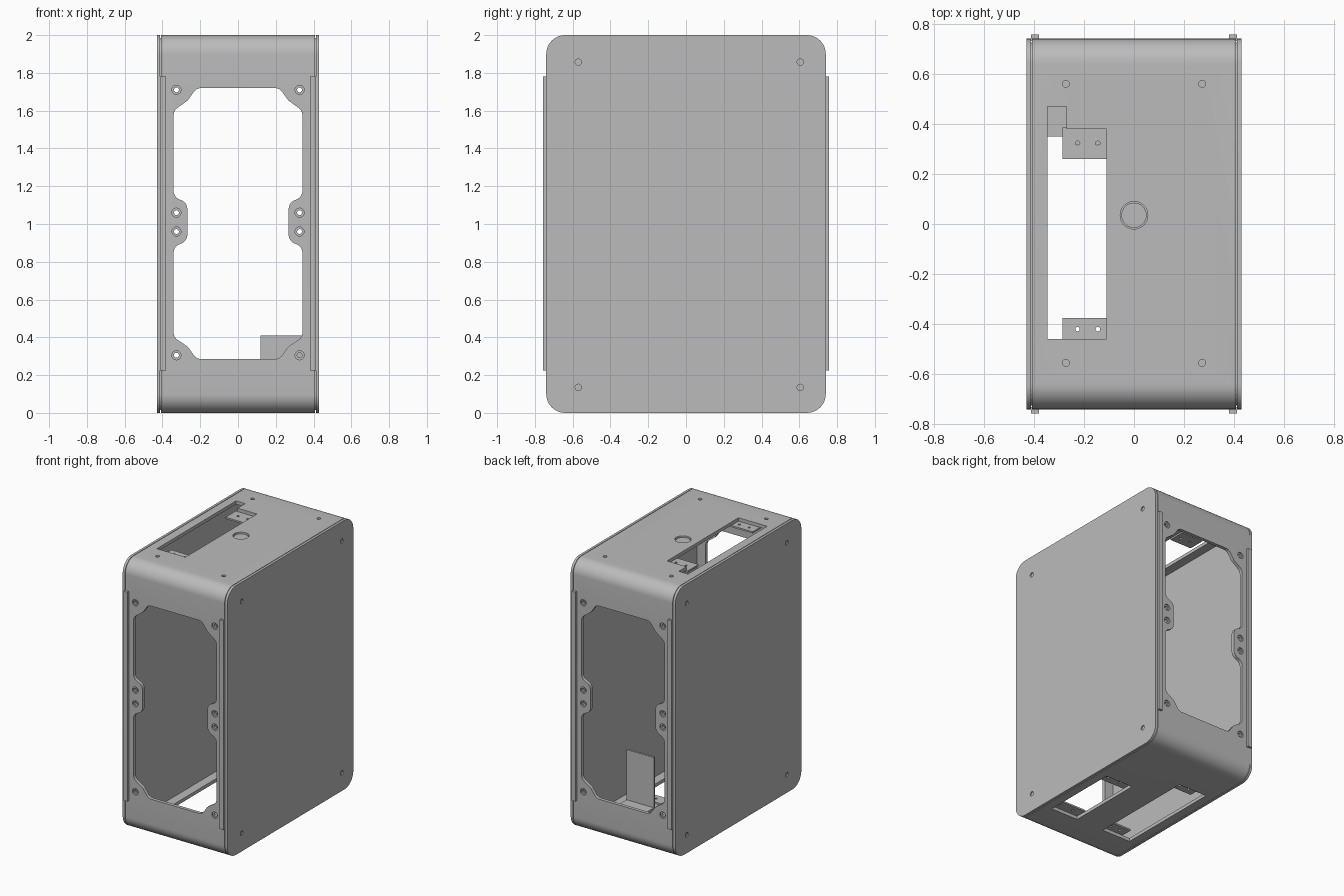
import bpy, bmesh, math
from mathutils import Vector

cube = bpy.data.objects.get("Cube")
if cube:
    bpy.data.objects.remove(cube, do_unlink=True)

# Single painted-metal colour
GREY = (0.5, 0.5, 0.5, 1)
mat = bpy.data.materials.new("metal grey")
mat.use_nodes = True
mat.diffuse_color = GREY
mat.node_tree.nodes["Principled BSDF"].inputs["Base Color"].default_value = GREY

AXES = {"x": lambda u, v, w: (w, u, v),
        "y": lambda u, v, w: (u, w, v),
        "z": lambda u, v, w: (u, v, w)}


def rounded(points, radius, steps=6):
    """Round each corner of a 2D outline."""
    out = []
    pts = [Vector(p) for p in points]
    for i, p in enumerate(pts):
        a, b = pts[i - 1] - p, pts[(i + 1) % len(pts)] - p
        half = a.angle(b) / 2
        d = min(radius / math.tan(half), a.length * 0.48, b.length * 0.48)
        r = d * math.tan(half)
        a.normalize()
        b.normalize()
        centre = p + (a + b).normalized() * (r / math.sin(half))
        start, end = p + a * d - centre, p + b * d - centre
        for k in range(steps + 1):
            t = k / steps
            arc = math.pi - 2 * half
            v = (start * math.sin((1 - t) * arc) + end * math.sin(t * arc)) / math.sin(arc)
            out.append(tuple(centre + v))
    return out


def rect(u0, u1, v0, v1):
    return [(u0, v0), (u1, v0), (u1, v1), (u0, v1)]


def circle(u, v, r, n=20):
    return [(u + r * math.cos(2 * math.pi * i / n), v + r * math.sin(2 * math.pi * i / n))
            for i in range(n)]


def prisms(name, parts):
    """One object made of extruded outlines: (axis, outline, low, high)."""
    bm = bmesh.new()
    for axis, outline, lo, hi in parts:
        f = AXES[axis]
        face = bm.faces.new([bm.verts.new(f(u, v, lo)) for u, v in outline])
        ext = bmesh.ops.extrude_face_region(bm, geom=[face])
        moved = [g for g in ext["geom"] if isinstance(g, bmesh.types.BMVert)]
        bmesh.ops.translate(bm, verts=moved, vec=f(0, 0, hi - lo))
    bmesh.ops.recalc_face_normals(bm, faces=bm.faces)
    mesh = bpy.data.meshes.new(name)
    bm.to_mesh(mesh)
    bm.free()
    mesh.materials.append(mat)
    obj = bpy.data.objects.new(name, mesh)
    bpy.context.collection.objects.link(obj)
    return obj


def select(obj):
    bpy.ops.object.select_all(action="DESELECT")
    obj.select_set(True)
    bpy.context.view_layer.objects.active = obj


def cut(obj, parts):
    """Subtract prisms and remove the cutter."""
    cutter = prisms("cutter", parts)
    cutter.hide_render = True
    mod = obj.modifiers.new("cut", "BOOLEAN")
    mod.operation, mod.solver, mod.object = "DIFFERENCE", "EXACT", cutter
    select(obj)
    bpy.ops.object.modifier_apply(modifier=mod.name)
    bpy.data.objects.remove(cutter, do_unlink=True)


def smooth(obj):
    select(obj)
    bpy.ops.object.shade_smooth_by_angle(angle=math.radians(30))


WALL = 0.025
D = 0.74
outer = rounded(rect(-D, D, 0, 2), 0.1, 10)
inner = rounded(rect(-D + WALL, D - WALL, WALL, 2 - WALL), 0.1 - WALL, 10)

# Wrap-around shell
shell = prisms("shell", [("x", outer, -0.408, 0.408)])
cut(shell, [("x", inner, -0.6, 0.6)])

# Fan window outline: right half, then mirrored
half = [(0.22, 0.285), (0.265, 0.35), (0.341, 0.40), (0.341, 0.88), (0.268, 0.91),
        (0.268, 1.115), (0.341, 1.14), (0.341, 1.60), (0.265, 1.655), (0.22, 1.72)]
window = rounded(half + [(-x, z) for x, z in reversed(half)], 0.05)
fan_holes = [(s * 0.326, z) for s in (-1, 1) for z in (0.305, 0.96, 1.06, 1.71)]
lid_holes = [(s * 0.272, y) for s in (-1, 1) for y in (-0.555, 0.56)]

# Card slot in the lid, slots in the floor
lid_slot = [(-0.345, -0.46), (-0.11, -0.46), (-0.11, 0.38), (-0.27, 0.38),
            (-0.27, 0.47), (-0.345, 0.47)]
cut(shell, [("y", window, -1, 1),
            ("z", lid_slot, 1.9, 2.1),
            ("z", rect(-0.345, -0.11, -0.46, 0.35), -0.1, 0.1),
            ("z", rect(0.12, 0.345, -0.46, 0.12), -0.1, 0.1),
            ("z", circle(0, 0.035, 0.055, 32), 1.9, 2.1)]
    + [("y", circle(x, z, 0.013), -1, 1) for x, z in fan_holes])

# Countersinks and blind screw holes
cut(shell, [("y", circle(x, z, 0.024), s * D - 0.01, s * D + 0.01)
            for x, z in fan_holes for s in (-1, 1)]
    + [("z", circle(x, y, 0.014), 1.982, 2.1) for x, y in lid_holes])
smooth(shell)

# Power button
smooth(prisms("power_button", [("z", circle(0, 0.035, 0.05, 32), 1.96, 1.99)]))


# Recessed slot tabs with screw holes
def tab(name, x0, x1, y0, y1, z):
    obj = prisms(name, [("z", rect(x0, x1, y0, y1), z, z + 0.012)])
    mid = (y0 + y1) / 2
    cut(obj, [("z", circle(x0 + (x1 - x0) * t, mid, 0.009, 12), z - 0.1, z + 0.1)
              for t in (0.33, 0.78)])


tab("lid_tab_front", -0.285, -0.105, -0.465, -0.375, 1.963)
tab("lid_tab_back", -0.285, -0.105, 0.26, 0.385, 1.963)
for side, x0, x1, back in (("right", -0.285, -0.105, 0.355), ("left", 0.115, 0.35, 0.125)):
    tab("floor_tab_front_" + side, x0, x1, -0.465, -0.375, 0.025)
    tab("floor_tab_back_" + side, x0, x1, back - 0.095, back, 0.025)

# Upright bracket standing on the floor
prisms("floor_bracket", [("y", rect(0.12, 0.345, 0.02, 0.41), 0.19, 0.205),
                         ("z", rect(0.12, 0.345, 0.2, 0.28), 0.02, 0.037)])

# Side panels with blind screw holes, and their slide rails
for side, s in (("left", 1), ("right", -1)):
    lo, hi = sorted((s * 0.412, s * 0.43))
    panel = prisms(side + "_panel", [("x", outer, lo, hi)])
    cut(panel, [("x", circle(y, z, 0.017), s * 0.435 - 0.013, s * 0.435 + 0.013)
                for y in (-0.57, 0.605) for z in (0.135, 1.857)])
    smooth(panel)
    # Narrow seam strip closing the gap behind the panel
    seam = prisms(side + "_seam", [("x", rounded(rect(-0.725, 0.725, 0.015, 1.985), 0.09),
                                    *sorted((s * 0.404, s * 0.4125)))])
    cut(seam, [("x", inner, -0.6, 0.6)])
    for end, e in (("front", -1), ("back", 1)):
        prisms(side + "_rail_" + end,
               [("y", rect(*sorted((s * 0.38, s * 0.412)), 0.225, 1.78),
                 *sorted((e * 0.73, e * 0.757)))])
